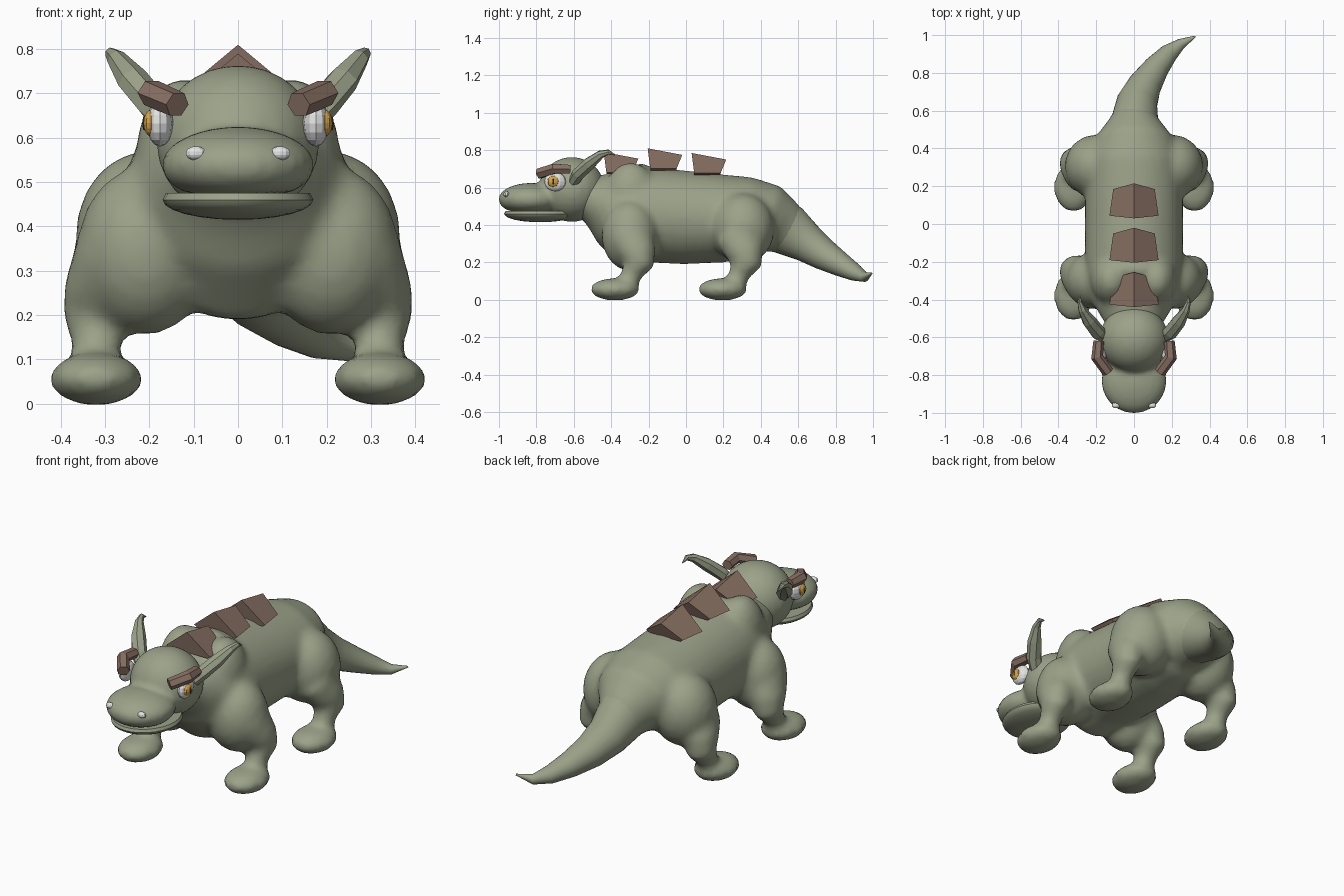
import bpy, bmesh, math
from mathutils import Vector, Matrix

if "Cube" in bpy.data.objects:
    bpy.data.objects.remove(bpy.data.objects["Cube"])


def material(name, rgb):
    m = bpy.data.materials.new(name)
    m.diffuse_color = (*rgb, 1)
    m.use_nodes = True
    m.node_tree.nodes["Principled BSDF"].inputs["Base Color"].default_value = m.diffuse_color
    return m


GREEN = material("sage_green_skin", (0.33, 0.36, 0.25))
BROWN = material("brown_horn", (0.25, 0.165, 0.125))
WHITE = material("pale_white", (0.78, 0.78, 0.78))
AMBER = material("amber_iris", (0.70, 0.38, 0.06))
DARK = material("dark_pupil", (0.05, 0.05, 0.05))


def tube(bm, sections, sides=24, ref=(0, 0, 1)):
    """Closed loft: sections are (x, y, z, side radius, up radius)."""
    pts = [Vector(s[:3]) for s in sections]
    rings = []
    for i, s in enumerate(sections):
        t = (pts[min(i + 1, len(pts) - 1)] - pts[max(i - 1, 0)]).normalized()
        side = t.cross(Vector(ref)).normalized()
        up = side.cross(t)
        rings.append([bm.verts.new(pts[i]
                      + side * s[3] * math.cos(2 * math.pi * k / sides)
                      + up * s[4] * math.sin(2 * math.pi * k / sides))
                      for k in range(sides)])
    for a, b in zip(rings, rings[1:]):
        for k in range(sides):
            n = (k + 1) % sides
            bm.faces.new((a[k], a[n], b[n], b[k]))
    bm.faces.new(rings[0])
    bm.faces.new(rings[-1])


def ball(bm, centre, radii, u=24, v=14):
    res = bmesh.ops.create_uvsphere(
        bm, u_segments=u, v_segments=v, radius=1,
        matrix=Matrix.Translation(centre) @ Matrix.Diagonal((*radii, 1)))
    return res["verts"]


def finish(bm, name, mat, smooth=True, voxel=0, rounds=5):
    bmesh.ops.recalc_face_normals(bm, faces=bm.faces)
    me = bpy.data.meshes.new(name)
    bm.to_mesh(me)
    bm.free()
    ob = bpy.data.objects.new(name, me)
    bpy.context.collection.objects.link(ob)
    me.materials.append(mat)
    if voxel:
        # melt overlapping volumes into one skin
        r = ob.modifiers.new("merge", 'REMESH')
        r.mode, r.voxel_size, r.use_smooth_shade = 'VOXEL', voxel, True
        s = ob.modifiers.new("soften", 'SMOOTH')
        s.factor, s.iterations = 0.5, rounds
    elif smooth:
        bpy.ops.object.select_all(action='DESELECT')
        ob.select_set(True)
        bpy.context.view_layer.objects.active = ob
        bpy.ops.object.shade_smooth_by_angle(angle=math.radians(40))
    return ob


# torso, neck and four legs
bm = bmesh.new()
tube(bm, [(0, y, z, rx, rz) for y, z, rx, rz in (
    (-0.62, .53, .10, .08), (-0.55, .54, .14, .11), (-0.47, .525, .185, .155),
    (-0.40, .495, .225, .205), (-0.30, .46, .255, .28), (-0.20, .455, .26, .255),
    (0.0, .44, .26, .25), (0.20, .435, .26, .235), (0.35, .44, .25, .215),
    (0.45, .43, .21, .185), (0.53, .38, .14, .145), (0.60, .335, .10, .106))], 32)
for sx in (-1, 1):
    ball(bm, (sx * .21, -.30, .345), (.153, .152, .19))    # shoulder
    ball(bm, (sx * .12, -.295, .55), (.112, .14, .185))    # shoulder blade
    ball(bm, (sx * .205, .305, .38), (.162, .168, .19))    # haunch
    for dy in (0, .575):
        tube(bm, [(sx * .27, -.30 + dy, .34, .10, .12), (sx * .312, -.255 + dy, .24, .086, .098),
                  (sx * .322, -.25 + dy, .20, .075, .083), (sx * .32, -.29 + dy, .14, .056, .056),
                  (sx * .32, -.32 + dy, .06, .06, .06)], 16, ref=(0, 1, 0))
        ball(bm, (sx * .32, -.38 + dy, .056), (.106, .133, .06))
finish(bm, "body_and_legs", GREEN, voxel=0.02)

# tail curving sideways to a point
bm = bmesh.new()
tube(bm, [(0, .46, .42, .16, .15), (.004, .55, .37, .125, .138), (.018, .65, .302, .108, .105),
          (.06, .74, .24, .088, .084), (.12, .83, .187, .068, .064), (.185, .905, .145, .05, .045),
          (.25, .955, .122, .028, .026), (.325, .993, .142, .004, .004)], 20)
finish(bm, "tail", GREEN)

# skull blended with flat-bottomed upper snout
bm = bmesh.new()
ball(bm, (0, -.61, .59), (.185, .178, .174))
for v in ball(bm, (0, -.83, .538), (.174, .174, .087)):
    v.co.z = max(v.co.z, .474)
finish(bm, "head", GREEN, voxel=0.016, rounds=4)

# lower jaw: shallow bowl with a flat lip
bm = bmesh.new()
for v in ball(bm, (0, -.78, .46), (.17, .192, .045), 28, 12):
    if v.co.z > .465:
        v.co.z = .475
        v.co.x *= .99
finish(bm, "lower_jaw", GREEN)

# back plates: peaked roof shapes (front y, peak z)
for i, (y, z) in enumerate(((-.44, .79), (-.205, .81), (.03, .785))):
    bm = bmesh.new()
    rings = []
    for dy, w, peak, lean in ((0, .13, 0, .014), (.185, .11, -.035, -.03)):
        prof = ((0, peak, 0), (w, -.108, lean), (w - .015, -.118, lean),
                (-w + .015, -.118, lean), (-w, -.108, lean))
        rings.append([bm.verts.new((px, y + dy + py, z + pz)) for px, pz, py in prof])
    a, b = rings
    for k in range(5):
        n = (k + 1) % 5
        bm.faces.new((a[k], a[n], b[n], b[k]))
    bm.faces.new(a)
    bm.faces.new(b)
    finish(bm, f"back_plate_{i + 1}", BROWN, smooth=False)

# paired face parts
for sx, tag in ((-1, "left"), (1, "right")):
    bm = bmesh.new()
    tube(bm, [(sx * .15, -.605, .62, .03, .026), (sx * .19, -.575, .672, .04, .034),
              (sx * .237, -.515, .73, .038, .033), (sx * .274, -.455, .778, .022, .022),
              (sx * .287, -.415, .79, .013, .014), (sx * .287, -.38, .775, .003, .003)], 7)
    finish(bm, "ear_" + tag, GREEN, smooth=False)

    bm = bmesh.new()
    tube(bm, [(sx * .187, -.62, .698, .028, .027), (sx * .195, -.705, .701, .033, .031),
              (sx * .137, -.785, .675, .031, .03)], 6)
    finish(bm, "brow_" + tag, BROWN, smooth=False)

    bm = bmesh.new()
    ball(bm, (sx * .176, -.70, .632), (.03, .058, .052), 12, 8)
    finish(bm, "eyeball_" + tag, WHITE, smooth=False)

    bm = bmesh.new()
    ball(bm, (sx * .196, -.71, .633), (.018, .032, .03), 10, 8)
    finish(bm, "iris_" + tag, AMBER, smooth=False)

    bm = bmesh.new()
    ball(bm, (sx * .2115, -.71, .633), (.0045, .005, .016), 8, 6)
    finish(bm, "pupil_" + tag, DARK, smooth=False)

    bm = bmesh.new()
    ball(bm, (sx * .095, -.96, .565), (.024, .016, .016), 10, 7)
    finish(bm, "nostril_" + tag, WHITE, smooth=False)
